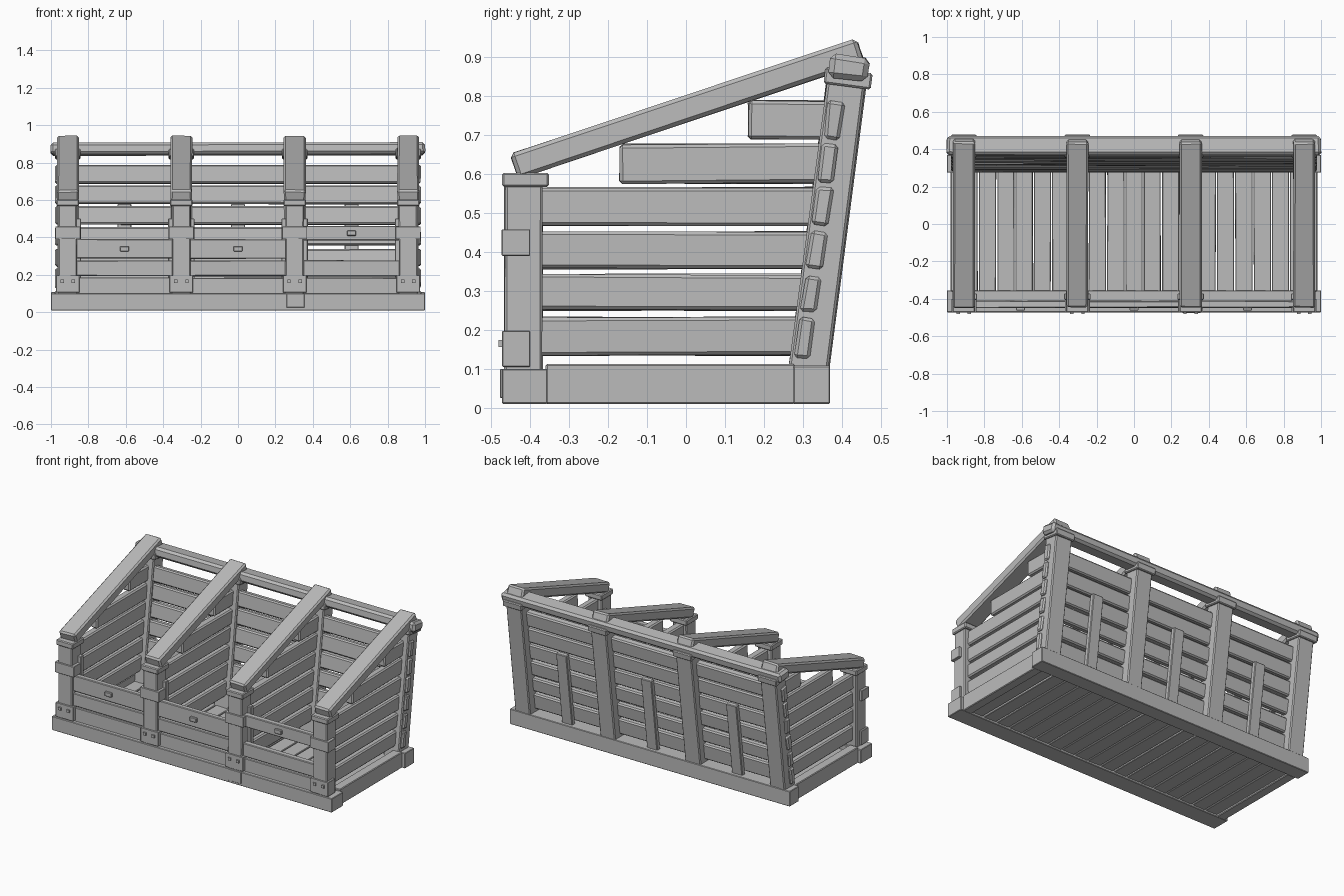
import bpy, bmesh, math, random
from mathutils import Matrix, Vector

random.seed(4)
grey = bpy.data.materials.new("weathered_grey")
grey.diffuse_color = (0.5, 0.5, 0.5, 1)


def box(name, c, size, rx=0.0, bevel=0.006, wobble=0.0):
    """Chamfered timber: centre, size, tilt about x, slight hand-cut unevenness."""
    bm = bmesh.new()
    bmesh.ops.create_cube(bm, size=1)
    for v in bm.verts:
        v.co = Vector([v.co[i] * size[i] for i in range(3)])
        v.co += Vector([random.uniform(-wobble, wobble) for _ in range(3)])
    if bevel:
        bmesh.ops.bevel(bm, geom=bm.edges[:], offset=bevel, segments=1,
                        affect='EDGES', clamp_overlap=True)
    bm.transform(Matrix.Translation(c) @ Matrix.Rotation(rx, 4, 'X'))
    me = bpy.data.meshes.new(name)
    bm.to_mesh(me)
    bm.free()
    me.materials.append(grey)
    ob = bpy.data.objects.new(name, me)
    bpy.context.collection.objects.link(ob)
    return ob


def span(name, lo, hi, **kw):
    """Timber given by its two opposite corners."""
    c = [(a + b) / 2 for a, b in zip(lo, hi)]
    return box(name, c, [b - a for a, b in zip(lo, hi)], **kw)


POSTS = (-0.91, -0.303, 0.303, 0.91)
LEAN = -math.atan(0.132)                      # backward lean of the rear wall


def rear_y(z):                                # centre of rear posts at height z
    return 0.305 + 0.132 * (z - 0.02)


# base frame
span("front_sill", (-1, -0.472, 0.01), (1, -0.355, 0.1), bevel=0.003)
span("rear_sill", (-1, 0.275, 0.01), (1, 0.37, 0.108), bevel=0.003)
for s in (-1, 1):
    span("side_sill", (s * 0.95 - 0.03, -0.36, 0.01), (s * 0.95 + 0.03, 0.28, 0.112), bevel=0.004)

# floor boards running front to back
n = 19
w = 1.86 / n
for i in range(n):
    x = -0.93 + (i + 0.5) * w
    box("floor_board", (x, -0.04, 0.045), (w - 0.007, 0.66, 0.045), bevel=0.003, wobble=0.0015)

for x in POSTS:
    # front post, cap, band, foot plate and bolts
    span("front_post", (x - 0.05, -0.465, 0.09), (x + 0.05, -0.368, 0.58), wobble=0.002)
    span("front_post_cap", (x - 0.06, -0.472, 0.567), (x + 0.06, -0.352, 0.603), bevel=0.005)
    span("front_band", (x - 0.067, -0.473, 0.39), (x + 0.067, -0.40, 0.458), bevel=0.002)
    span("foot_plate", (x - 0.063, -0.472, 0.105), (x + 0.063, -0.40, 0.197), bevel=0.002)
    for dx in (-0.03, 0.03):
        box("bolt", (x + dx, -0.474, 0.165), (0.018, 0.014, 0.018), bevel=0)
    # cleats holding the front boards
    for s in (-1, 1):
        if abs(x + s * 0.06) < 0.95:
            span("board_cleat", (x + s * 0.058 - 0.012, -0.405, 0.09),
                 (x + s * 0.058 + 0.012, -0.372, 0.5), bevel=0.003)
    # leaning rear post and cap
    box("rear_post", (x, rear_y(0.44), 0.44), (0.11, 0.1, 0.84), rx=LEAN, wobble=0.003)
    box("rear_post_cap", (x, 0.416, 0.845), (0.135, 0.122, 0.042), rx=LEAN, bevel=0.005)
    # sloping rafter
    box("rafter", (x, 0.004, 0.768), (0.115, 0.935, 0.064), rx=0.322, bevel=0.01, wobble=0.003)
    # side walls and stall dividers
    walls = [(0.135, 0.232, -0.38, 0.31), (0.25, 0.342, -0.38, 0.32),
             (0.357, 0.452, -0.38, 0.34), (0.468, 0.565, -0.38, 0.35),
             (0.576, 0.676, -0.17, 0.37), (0.69, 0.788, 0.16, 0.38)]
    for z0, z1, y0, y1 in walls:
        span("divider_plank", (x - 0.025, y0, z0), (x + 0.025, y1, z1), bevel=0.008, wobble=0.003)

# top rail along the back
box("top_rail", (0, 0.418, 0.872), (2.0, 0.1, 0.06), rx=LEAN, bevel=0.014, wobble=0.003)

# rear wall planks
for z0, z1 in ((0.125, 0.23), (0.245, 0.337), (0.357, 0.453), (0.467, 0.567),
               (0.577, 0.675), (0.688, 0.785)):
    z = (z0 + z1) / 2
    box("rear_plank", (0, rear_y(z) - 0.02, z), (1.955, 0.042, z1 - z0), rx=LEAN,
        bevel=0.008, wobble=0.003)

# upright battens on the outside of the rear wall
for x in (-0.607, 0, 0.607):
    box("rear_batten", (x, rear_y(0.33) + 0.015, 0.33), (0.075, 0.03, 0.5), rx=LEAN, bevel=0.004)

# front boards; the right hand top board is slid up
for i in range(3):
    x0, x1 = POSTS[i] + 0.045, POSTS[i + 1] - 0.045
    top = (0.383, 0.462) if i == 2 else (0.287, 0.39)
    for z0, z1 in ((0.095, 0.185), (0.193, 0.276), top):
        span("front_board", (x0, -0.448, z0), (x1, -0.41, z1), bevel=0.004, wobble=0.002)
    box("board_pull", ((x0 + x1) / 2, -0.452, sum(top) / 2), (0.048, 0.02, 0.028), bevel=0.003)

# small patch on the front sill
span("sill_patch", (0.26, -0.477, 0.025), (0.355, -0.465, 0.1), bevel=0.002)
